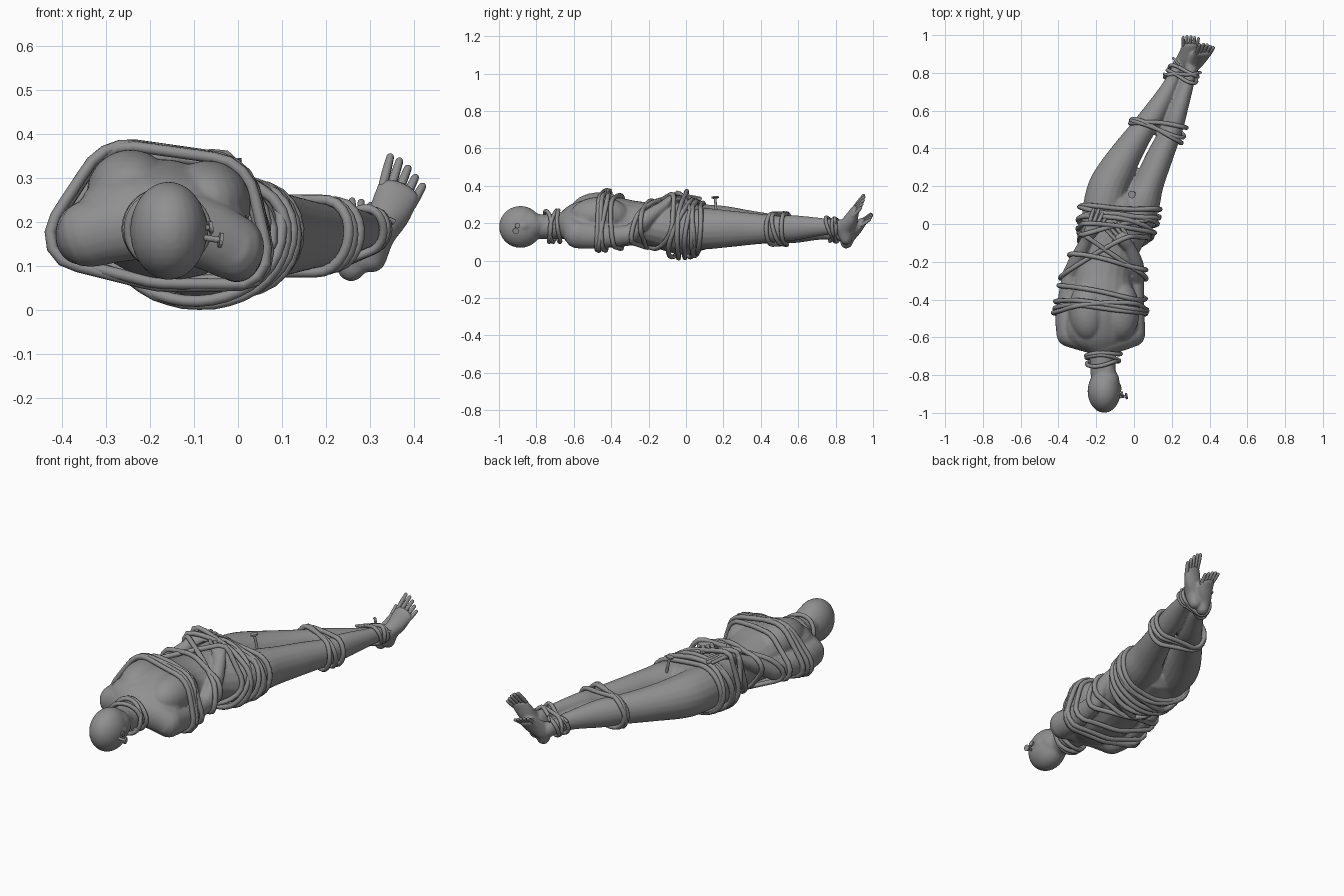
import bpy, bmesh, math, random
from mathutils import Vector, Matrix
from mathutils.bvhtree import BVHTree
from mathutils.geometry import convex_hull_2d

if "Cube" in bpy.data.objects:
    bpy.data.objects.remove(bpy.data.objects["Cube"])

random.seed(4)
body_bm, digit_bm = bmesh.new(), bmesh.new()
ROLL = (1, 0, -0.15)
grey = bpy.data.materials.new("dark_grey")
grey.diffuse_color = (.28, .28, .28, 1)
grey.use_nodes = True
grey.node_tree.nodes["Principled BSDF"].inputs["Base Color"].default_value = grey.diffuse_color


def add(name, data):
    data.materials.clear()
    data.materials.append(grey)
    ob = bpy.data.objects.new(name, data)
    bpy.context.collection.objects.link(ob)
    return ob


def spline(rows, n=4):
    """Smooth interpolation through section rows."""
    out = []
    for i in range(len(rows) - 1):
        p = [rows[max(0, min(len(rows) - 1, i + k))] for k in (-1, 0, 1, 2)]
        for s in range(n):
            t = s / n
            out.append([0.5 * (2 * b + (c - a) * t + (2 * a - 5 * b + 4 * c - d) * t * t
                               + (3 * b - a - 3 * c + d) * t ** 3) for a, b, c, d in zip(*p)])
    return out + [list(rows[-1])]


def loft(rows, side=ROLL, segs=20, bm=body_bm):
    """Rounded tube through (x, y, z, half width, half depth) sections."""
    rows = spline(rows)
    pts = [Vector(r[:3]) for r in rows]
    tan = [(pts[min(i + 1, len(pts) - 1)] - pts[max(i - 1, 0)]).normalized() for i in range(len(pts))]
    secs = [(p, t, r[3], r[4]) for p, t, r in zip(pts, tan, rows)]

    def cap(sec, sign):
        p, t, a, b = sec
        m = min(a, b)
        return [(p + t * sign * m * math.sin(q), t, a * math.cos(q), b * math.cos(q)) for q in (0.5, 1.0, 1.4)]
    rings = []
    for p, t, a, b in cap(secs[0], -1)[::-1] + secs + cap(secs[-1], 1):
        s = Vector(side)
        s = (s - t * s.dot(t)).normalized()
        u = s.cross(t)
        rings.append([bm.verts.new(p + s * a * math.cos(w) + u * b * math.sin(w))
                      for w in (2 * math.pi * k / segs for k in range(segs))])
    faces = [bm.faces.new(rings[0]), bm.faces.new(rings[-1][::-1])]
    for r, q in zip(rings, rings[1:]):
        for k in range(segs):
            j = (k + 1) % segs
            faces.append(bm.faces.new((r[k], q[k], q[j], r[j])))
    bmesh.ops.recalc_face_normals(bm, faces=faces)


def ball(c, r):
    m = Matrix.Translation(c) @ Matrix.Diagonal((*r, 1))
    bmesh.ops.create_uvsphere(body_bm, u_segments=24, v_segments=16, radius=1, matrix=m)


def digits(base, tip, spread, count, width, r):
    """Row of fingers or toes."""
    base, tip, spread = Vector(base), Vector(tip), Vector(spread).normalized()
    for i in range(count):
        k = i / (count - 1) - 0.5
        a = base + spread * k * width
        b = tip + spread * k * width * 1.2
        b = a + (b - a) * (1 - 0.4 * abs(k + 0.15))
        a -= (b - a) * .2
        loft([(*a, r, r), (*((a + b) / 2), r, r), (*b, r * .85, r * .85)], spread, 8, digit_bm)


# torso and shoulders
loft([(-.165, -.69, .185, .06, .055), (-.165, -.65, .19, .12, .075), (-.17, -.58, .20, .19, .11),
      (-.17, -.48, .205, .19, .135), (-.165, -.38, .205, .17, .135), (-.16, -.28, .20, .15, .12),
      (-.14, -.19, .195, .145, .115), (-.12, -.09, .18, .165, .13), (-.095, 0, .17, .185, .14),
      (-.075, .07, .17, .18, .12)])
loft([(-.345, -.585, .17, .065, .075), (-.26, -.61, .19, .065, .08), (-.165, -.63, .195, .065, .08),
      (-.08, -.61, .175, .065, .08), (-.01, -.585, .14, .065, .075)], (0, 1, 0))
ball((-.245, -.46, .265), (.10, .16, .10))
ball((-.07, -.46, .24), (.10, .16, .10))
# head and neck
loft([(-.165, -.80, .18, .065, .065), (-.165, -.65, .185, .075, .07)])
ball((-.158, -.885, .18), (.088, .115, .112))
loft([(-.15, -.90, .19, .075, .08), (-.15, -.82, .19, .072, .08), (-.15, -.78, .195, .055, .055)])
ball((-.083, -.87, .185), (.018, .03, .022))
# legs
loft([(-.18, 0, .19, .10, .11), (-.155, .12, .185, .11, .115), (-.125, .22, .18, .105, .11),
      (-.048, .36, .175, .085, .09), (.045, .5, .17, .066, .075), (.105, .58, .165, .063, .072),
      (.18, .71, .16, .044, .05), (.22, .80, .15, .033, .04), (.24, .85, .14, .034, .04)])
loft([(.0, 0, .165, .10, .11), (.04, .12, .17, .10, .11), (.08, .22, .17, .08, .10),
      (.138, .36, .17, .07, .085), (.20, .5, .17, .057, .07), (.225, .58, .175, .053, .068),
      (.27, .71, .18, .04, .05), (.295, .79, .18, .033, .04), (.308, .83, .18, .034, .04)])
# feet
loft([(.258, .858, .098, .034, .034), (.262, .868, .14, .038, .046), (.285, .908, .175, .045, .037),
      (.297, .945, .205, .046, .022)], (.8, 0, -.25))
digits((.297, .945, .205), (.302, .994, .24), (.8, 0, -.25), 5, .074, .0095)
loft([(.305, .855, .118, .034, .034), (.32, .855, .17, .038, .046), (.345, .882, .22, .048, .037),
      (.366, .905, .27, .051, .022)], (.75, -.1, -.6))
digits((.366, .905, .27), (.388, .95, .325), (.75, -.1, -.6), 5, .084, .0105)
# arms
loft([(-.345, -.585, .175, .065, .075), (-.36, -.5, .175, .056, .07), (-.352, -.38, .18, .048, .057),
      (-.335, -.27, .19, .045, .05)])
loft([(-.335, -.27, .19, .045, .047), (-.295, -.18, .245, .042, .04), (-.25, -.08, .305, .03, .026)])
loft([(-.005, -.585, .14, .065, .075), (.002, -.5, .13, .055, .068), (.005, -.38, .13, .048, .055),
      (.01, -.3, .14, .045, .05)])
loft([(.01, -.3, .14, .045, .047), (.01, -.21, .225, .04, .042), (-.03, -.11, .3, .03, .026)])
# hands
loft([(-.25, -.08, .31, .03, .022), (-.222, -.03, .335, .042, .02), (-.207, -.005, .335, .042, .016)])
digits((-.207, -.005, .338), (-.175, .07, .325), (.85, -.4, -.15), 4, .066, .0105)
loft([(-.23, -.05, .335, .013, .013), (-.165, -.03, .335, .010, .010)], (0, 1, 0), 8)
loft([(-.03, -.12, .3, .03, .022), (-.058, -.08, .33, .04, .02), (-.075, -.06, .332, .04, .016)])
digits((-.075, -.06, .335), (-.125, .0, .335), (.8, .6, -.15), 4, .064, .0105)
loft([(-.05, -.10, .328, .013, .013), (-.11, -.09, .333, .010, .010)], (0, 1, 0), 8)

# fuse the parts into one smooth skin
raw = bpy.data.meshes.new("body_parts")
body_bm.to_mesh(raw)
body = add("body", raw)
rm = body.modifiers.new("fuse", 'REMESH')
rm.mode, rm.voxel_size = 'VOXEL', 0.0065
sm = body.modifiers.new("soften", 'SMOOTH')
sm.factor, sm.iterations = 0.5, 8
bpy.context.view_layer.update()
skin = bpy.data.meshes.new_from_object(body.evaluated_get(bpy.context.evaluated_depsgraph_get()))
body.modifiers.clear()
body.data = skin
skin.materials.clear()
skin.materials.append(grey)
skin.shade_smooth()
tree = BVHTree.FromPolygons([v.co for v in skin.vertices], [p.vertices for p in skin.polygons])
fingers = bpy.data.meshes.new("fingers_and_toes")
digit_bm.to_mesh(fingers)
fingers.shade_smooth()
add("fingers_and_toes", fingers)


def tube(name, pts, r, closed):
    cu = bpy.data.curves.new(name, 'CURVE')
    cu.dimensions, cu.bevel_depth, cu.bevel_resolution = '3D', r, 2
    cu.use_fill_caps = True
    sp = cu.splines.new('POLY')
    sp.points.add(len(pts) - 1)
    for q, p in zip(sp.points, pts):
        q.co = (*p, 1)
    sp.use_cyclic_u = closed
    add(name, cu)


def rope(name, c, sx, sz, r=.0125, loose=.0, n=36):
    """Taut loop: hull of the body slice lying in a tilted plane."""
    c, flat = Vector(c), []
    for i in range(64):
        a = 2 * math.pi * i / 64
        d = Vector((math.cos(a), sx * math.cos(a) + sz * math.sin(a), math.sin(a)))
        hit = tree.ray_cast(c + d * .6, -d, .6 * d.length)[0]
        if hit:
            k = r * .8 + loose
            flat.append(Vector((hit.x + k * math.cos(a), max(hit.z + k * math.sin(a), r))))
    loop = [flat[i] for i in convex_hull_2d(flat)]
    edges = list(zip(loop, loop[1:] + loop[:1]))
    total, pts, ph = sum((q - p).length for p, q in edges), [], random.uniform(0, 6)
    for i in range(n):
        s = total * i / n
        for p, q in edges:
            if s <= (q - p).length:
                break
            s -= (q - p).length
        f = p.lerp(q, s / max((q - p).length, 1e-6))
        y = c.y + sx * (f.x - c.x) + sz * (f.y - c.z) + .008 * math.sin(ph + 4 * math.pi * i / n)
        pts.append((f.x, y, f.y))
    tube(name, pts, r, True)


# ropes: centre y, slope across, slope upward, looseness
for y, sx, sz, loose in [(-.46, -.06, .10, .0), (-.43, -.10, .02, .004), (-.45, .04, .15, .006),
                         (-.36, -.17, -.05, .0), (-.20, -.18, .1, .0), (-.17, .45, .25, .0),
                         (-.16, -.55, .25, .0)]:
    rope("chest_rope", (-.16, y, .2), sx, sz, .013, loose)
for y, sx, sz, loose in [(.08, -.04, .08, .0), (.055, -.14, .0, .008), (.02, -.05, .2, .006),
                         (-.02, -.2, .35, .01), (.0, .2, -.1, .004), (-.03, -.05, .1, .012)]:
    rope("hip_rope", (-.09, y, .18), sx, sz, .013, loose)
for y, sx, sz in [(.53, -.08, .0), (.49, -.45, .15), (.51, -.3, -.12)]:
    rope("knee_rope", (.12, y, .17), sx, sz, .012, .004)
for y, sx, sz in [(.81, -.4, .2), (.78, -.35, -.15), (.79, .1, .1)]:
    rope("ankle_rope", (.257, y, .17), sx, sz, .010, .003)
for y, s in [(-.685, .05), (-.71, -.1), (-.735, .1)]:
    rope("neck_rope", (-.165, y, .18), s, -s, .011, .008)
# loose rope ends at the ankles
tube("rope_end", [(.21, .79, .20), (.18, .79, .195), (.155, .795, .185)], .007, False)
tube("rope_end", [(.24, .84, .21), (.22, .865, .215), (.205, .88, .205)], .007, False)
tube("rope_end", [(.32, .79, .20), (.345, .80, .205), (.355, .805, .20)], .007, False)


def nail(name, start, end, r, head):
    """Shank with a flat round head."""
    a, b = Vector(start), Vector(end)
    d = (b - a).normalized()
    rot = d.to_track_quat('Z', 'Y').to_matrix().to_4x4()
    bm = bmesh.new()
    for p, q, rad in ((a, b, r), (b - d * .008, b, head)):
        bmesh.ops.create_cone(bm, cap_ends=True, segments=12, radius1=rad, radius2=rad, depth=(q - p).length,
                              matrix=Matrix.Translation((p + q) / 2) @ rot)
    me = bpy.data.meshes.new(name)
    bm.to_mesh(me)
    add(name, me)


# nails in the head and thigh
nail("head_nail", (-.10, -.92, .168), (-.036, -.91, .158), .007, .017)
nail("head_nail_short", (-.10, -.905, .185), (-.058, -.90, .188), .006, .014)
nail("thigh_nail", (.01, .165, .22), (-.012, .155, .342), .007, .02)
